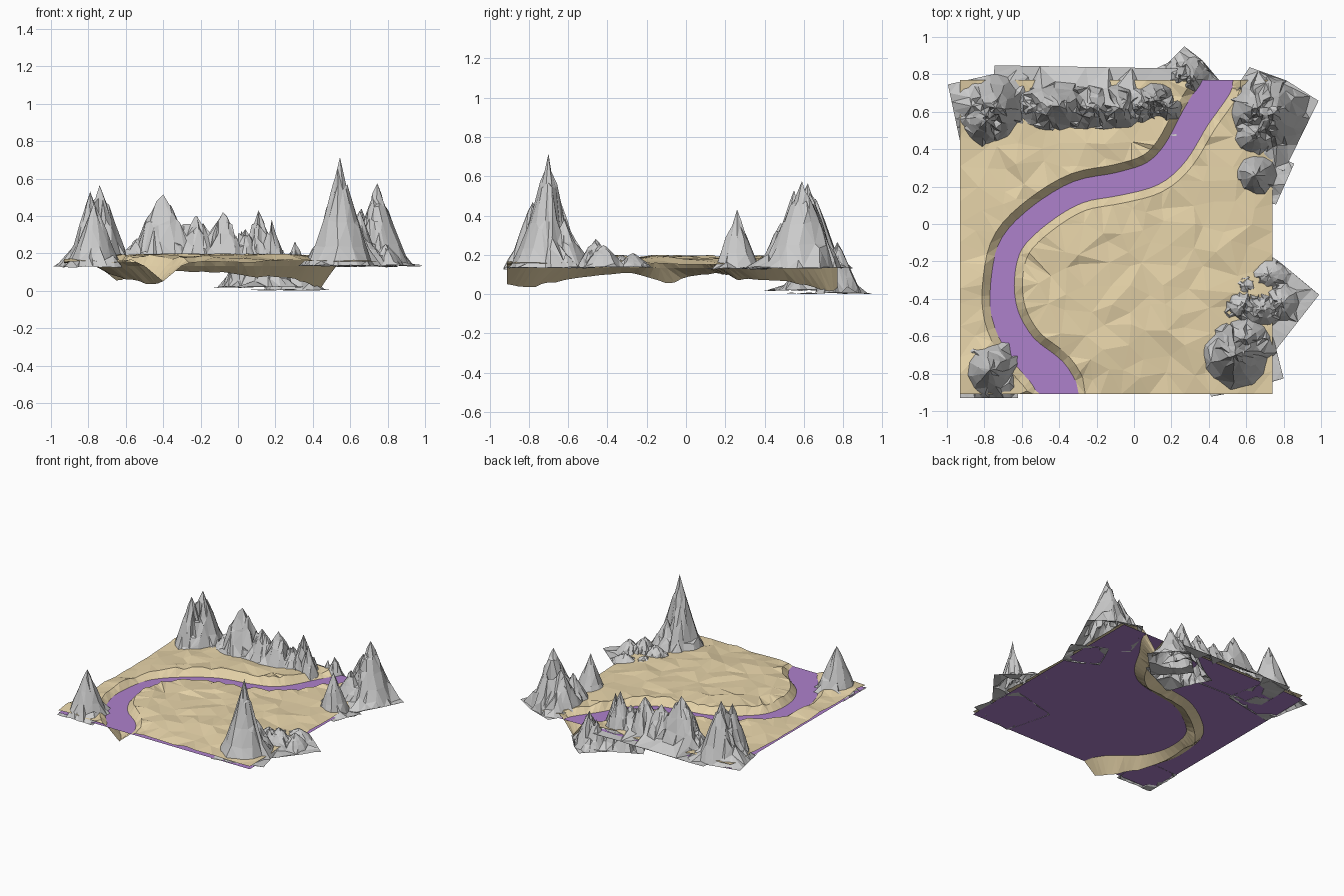
import bpy, math, random
from mathutils import Vector
from mathutils.geometry import delaunay_2d_cdt

if "Cube" in bpy.data.objects:
    bpy.data.objects.remove(bpy.data.objects["Cube"])

random.seed(4)
X0, X1, Y0, Y1 = -0.93, 0.74, -0.91, 0.77
WATER_Z = 0.135


def material(name, rgb):
    m = bpy.data.materials.new(name)
    m.diffuse_color = (*rgb, 1)
    m.use_nodes = True
    m.node_tree.nodes["Principled BSDF"].inputs["Base Color"].default_value = m.diffuse_color
    return m


def add_mesh(name, verts, faces, mat=None):
    me = bpy.data.meshes.new(name)
    me.from_pydata(verts, [], faces)
    ob = bpy.data.objects.new(name, me)
    bpy.context.collection.objects.link(ob)
    if mat:
        me.materials.append(mat)
    return ob


def sheet(name, pts, mat=None):
    """Triangulated low-poly height sheet through scattered (x, y, z) points."""
    flat = [Vector(p[:2]) for p in pts]
    vs, _, fs, orig, _, _ = delaunay_2d_cdt(flat, [], [], 0, 1e-5)
    verts = [(v.x, v.y, pts[o[0]][2]) for v, o in zip(vs, orig)]
    return add_mesh(name, verts, fs, mat)


sand = material("sand", (0.80, 0.66, 0.40))
purple = material("water", (0.42, 0.22, 0.60))

# River water: flat plane under the whole land
add_mesh("water", [(X0, Y0, WATER_Z), (X1, Y0, WATER_Z), (X1, Y1, WATER_Z),
                   (X0, Y1, WATER_Z)], [(0, 1, 2, 3)], purple)

# River course: x, y, bed height, half width
course = [(-0.40, -0.91, 0.05, 0.11), (-0.46, -0.80, 0.03, 0.10), (-0.60, -0.66, 0.06, 0.08),
          (-0.69, -0.48, 0.09, 0.07), (-0.70, -0.28, 0.10, 0.06), (-0.65, -0.10, 0.055, 0.06),
          (-0.50, 0.05, 0.09, 0.06), (-0.30, 0.17, 0.10, 0.06), (-0.08, 0.215, 0.09, 0.06),
          (0.10, 0.27, 0.07, 0.065), (0.22, 0.38, 0.07, 0.07), (0.33, 0.57, 0.05, 0.075),
          (0.43, 0.72, 0.01, 0.08), (0.45, 0.77, 0.03, 0.08)]


def smooth_path(ctrl, sub):
    c = [Vector(p) for p in ctrl]
    c = [2 * c[0] - c[1]] + c + [2 * c[-1] - c[-2]]
    out = []
    for a, b, d, e in zip(c, c[1:], c[2:], c[3:]):
        for k in range(sub):
            t = k / sub
            out.append(0.5 * (2 * b + (d - a) * t + (2 * a - 5 * b + 4 * d - e) * t * t
                              + (3 * b - a - 3 * d + e) * t ** 3))
    return out + [c[-2]]


def ground_z(x, y):
    edge = min(x - X0, X1 - x, y - Y0, Y1 - y)
    return 0.158 + 0.03 * min(1, edge / 0.3) + random.uniform(-0.012, 0.012)


# Land sheet with the carved river bed
path = smooth_path(course, 4)
land = []
for i, p in enumerate(path):
    end = i in (0, len(path) - 1)
    tan = path[min(i + 1, len(path) - 1)] - path[max(i - 1, 0)]
    n = Vector((-tan[1], tan[0])).normalized()
    for s in (-1, -0.6, 0, 0.6, 1):
        off = {0: 0, 0.6: p[3], 1: p[3] + 0.045}[abs(s)] * (1 if s >= 0 else -1)
        x, y = p[0] + n.x * off, p[1] + n.y * off
        if end:
            y = Y0 if i == 0 else Y1
        elif not Y0 + 0.01 < y < Y1 - 0.01:
            continue
        z = {0: p[2] + random.uniform(0, 0.01), 0.6: 0.133}.get(abs(s), ground_z(x, y))
        land.append((x, y, z))


def far_from_river(x, y):
    return all(math.hypot(x - p[0], y - p[1]) > p[3] + 0.075 for p in path)


N = 15
for i in range(N + 1):
    for j in range(N + 1):
        x = X0 + (X1 - X0) * i / N
        y = Y0 + (Y1 - Y0) * j / N
        if 0 < i < N:
            x += random.uniform(-0.04, 0.04)
        if 0 < j < N:
            y += random.uniform(-0.04, 0.04)
        if far_from_river(x, y):
            land.append((x, y, ground_z(x, y)))
sheet("land", land, sand)


def mountain(name, centre, half, angle, base, peaks):
    """Square skirt with peaks (x, y, top, rx, ry, power) rising from it."""
    ca, sa = math.cos(math.radians(angle)), math.sin(math.radians(angle))

    def height(x, y):
        h = 0
        for px, py, top, rx, ry, pw in peaks:
            t = math.hypot((x - px) / rx, (y - py) / ry)
            if t < 1:
                h = max(h, (top - base) * (1 - t) ** pw)
        return h

    pts = []
    k = 4
    for i in range(-k, k + 1):
        for j in range(-k, k + 1):
            if max(abs(i), abs(j)) == k:
                u, v = half[0] * i / k, half[1] * j / k
                x, y = centre[0] + u * ca - v * sa, centre[1] + u * sa + v * ca
                pts.append((x, y, base + random.uniform(-0.005, 0.005)))
    for px, py, top, rx, ry, pw in peaks:
        pts.append((px, py, top))
        seg = 11
        spokes = [random.uniform(0.84, 1.0) for _ in range(seg)]
        for t in (0.22, 0.5, 0.75, 0.92, 1.02):
            for s in range(seg):
                a = 2 * math.pi * (s + random.uniform(-0.2, 0.2)) / seg
                r = t * spokes[s]
                x, y = px + rx * r * math.cos(a), py + ry * r * math.sin(a)
                own = (top - base) * max(0, 1 - t) ** pw
                others = height(x, y)
                h = own if others < own * 1.6 + 0.03 else others
                pts.append((x, y, base + h * random.uniform(0.92, 1.04)))
    sheet(name, pts)


# Mountains round the edge of the land
mountain("front_left_mountain", (-0.775, -0.78), (0.155, 0.15), 0, 0.128,
         [(-0.77, -0.78, 0.47, 0.14, 0.145, 0.85)])
mountain("back_left_mountain", (-0.745, 0.605), (0.215, 0.19), 12, 0.13,
         [(-0.74, 0.62, 0.565, 0.17, 0.18, 0.85), (-0.79, 0.55, 0.53, 0.13, 0.13, 0.85)])
mountain("back_ridge", (-0.26, 0.66), (0.49, 0.18), -1, 0.132,
         [(-0.40, 0.63, 0.515, 0.23, 0.14, 0.75), (-0.22, 0.62, 0.40, 0.17, 0.13, 0.7),
          (-0.08, 0.62, 0.42, 0.17, 0.13, 0.75), (-0.54, 0.62, 0.28, 0.12, 0.12, 0.7),
          (0.04, 0.63, 0.33, 0.11, 0.11, 0.75)])
mountain("back_small_mountain", (0.11, 0.63), (0.18, 0.18), 25, 0.02,
         [(0.11, 0.66, 0.43, 0.16, 0.15, 0.85), (0.18, 0.62, 0.38, 0.11, 0.11, 0.8),
          (0.02, 0.63, 0.32, 0.1, 0.1, 0.85)])
mountain("river_mouth_rock", (0.27, 0.73), (0.155, 0.155), 45, 0.005,
         [(0.305, 0.77, 0.265, 0.12, 0.12, 0.85), (0.24, 0.78, 0.22, 0.1, 0.1, 0.8)])
mountain("back_right_mountain", (0.71, 0.56), (0.205, 0.21), -26, 0.135,
         [(0.745, 0.59, 0.575, 0.18, 0.20, 0.95), (0.66, 0.62, 0.44, 0.16, 0.16, 0.9),
          (0.65, 0.48, 0.36, 0.13, 0.12, 0.85)])
mountain("right_small_mountain", (0.68, 0.27), (0.14, 0.12), -24, 0.13,
         [(0.65, 0.26, 0.43, 0.12, 0.125, 0.95)])
mountain("front_right_mountain", (0.56, -0.69), (0.2, 0.19), 14, 0.135,
         [(0.545, -0.70, 0.715, 0.2, 0.2, 1.25), (0.60, -0.62, 0.38, 0.14, 0.14, 0.9)])
mountain("front_right_crater", (0.73, -0.41), (0.185, 0.185), 52, 0.138,
         [(0.58, -0.44, 0.25, 0.13, 0.11, 0.7), (0.59, -0.33, 0.20, 0.10, 0.09, 0.7),
          (0.68, -0.46, 0.28, 0.13, 0.10, 0.7), (0.79, -0.42, 0.25, 0.10, 0.11, 0.7),
          (0.72, -0.27, 0.21, 0.12, 0.09, 0.7)])
